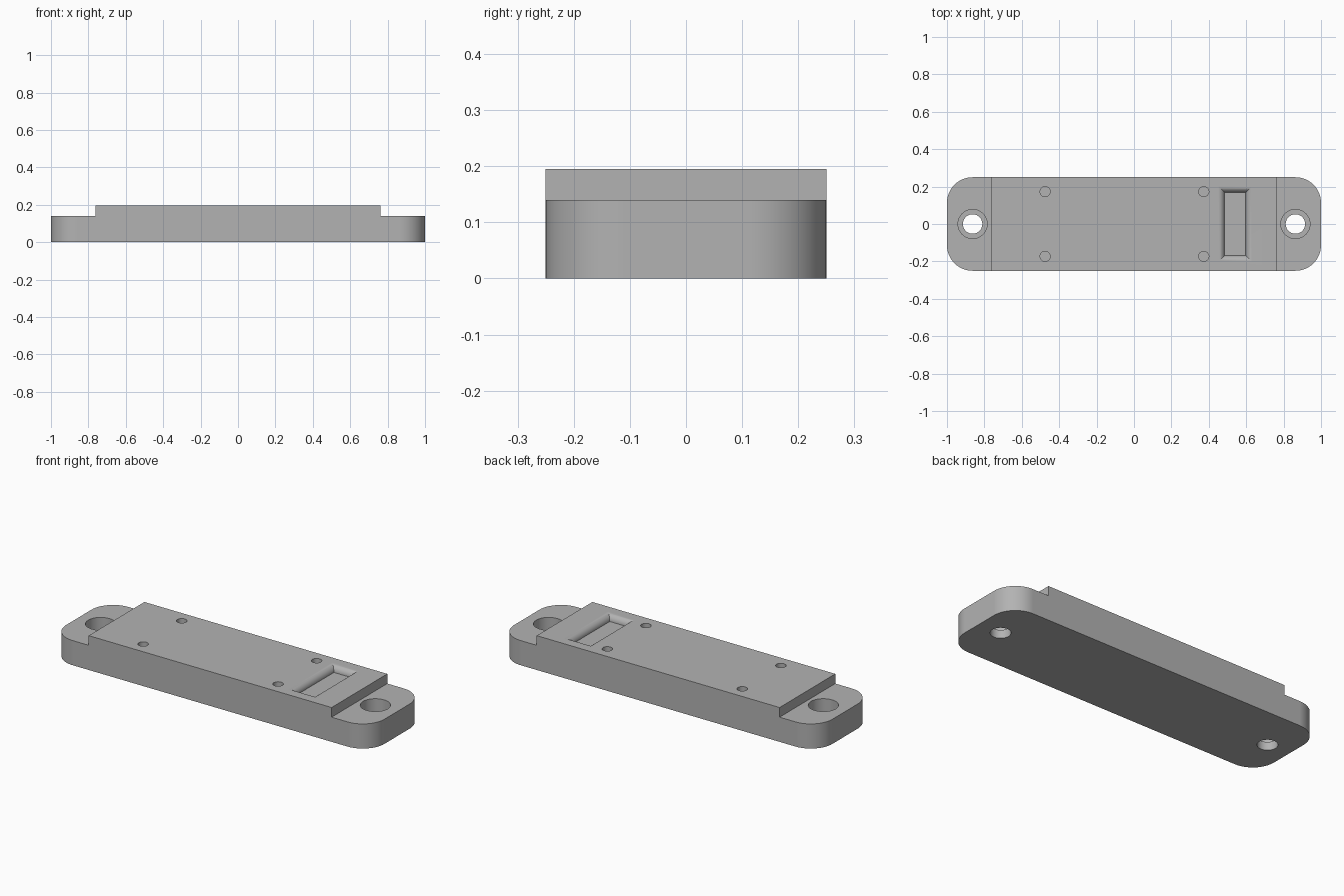
import bpy, bmesh, math

cube = bpy.data.objects.get("Cube")
if cube:
    bpy.data.objects.remove(cube, do_unlink=True)

LENGTH, WIDTH = 2.0, 0.5
END_Z, TOP_Z = 0.14, 0.195
CORNER = 0.137
STEP_X = 0.763

grey = bpy.data.materials.new("plain_grey")
grey.use_nodes = True
colour = (0.45, 0.45, 0.45, 1)
grey.diffuse_color = colour
grey.node_tree.nodes["Principled BSDF"].inputs["Base Color"].default_value = colour


def loft(name, rings):
    """Closed solid skinned through equal-length rings of points, bottom to top."""
    bm = bmesh.new()
    loops = [[bm.verts.new(p) for p in ring] for ring in rings]
    n = len(loops[0])
    for low, high in zip(loops, loops[1:]):
        for i in range(n):
            j = (i + 1) % n
            bm.faces.new((low[i], low[j], high[j], high[i]))
    bm.faces.new(loops[0][::-1])
    bm.faces.new(loops[-1])
    mesh = bpy.data.meshes.new(name)
    bm.to_mesh(mesh)
    bm.free()
    mesh.materials.append(grey)
    obj = bpy.data.objects.new(name, mesh)
    bpy.context.collection.objects.link(obj)
    return obj


def rectangle(x0, x1, y0, y1, z):
    return [(x0, y0, z), (x1, y0, z), (x1, y1, z), (x0, y1, z)]


def circle(x, y, r, z, n=48):
    return [(x + r * math.cos(math.tau * i / n), y + r * math.sin(math.tau * i / n), z)
            for i in range(n)]


def rounded_rectangle(z, steps=16):
    points = []
    for quarter, (sx, sy) in enumerate(((1, 1), (-1, 1), (-1, -1), (1, -1))):
        cx, cy = sx * (LENGTH / 2 - CORNER), sy * (WIDTH / 2 - CORNER)
        for i in range(steps + 1):
            a = math.pi / 2 * (quarter + i / steps)
            points.append((cx + CORNER * math.cos(a), cy + CORNER * math.sin(a), z))
    return points


def drill(x, y, r, z0, z1, n=48):
    return loft("hole_cutter", [circle(x, y, r, z0, n), circle(x, y, r, z1, n)])


# Body with rounded ends
body = loft("mounting_bar", [rounded_rectangle(0), rounded_rectangle(TOP_Z)])
cutters = []

# Lowered end tabs with counterbored bolt holes
for side in (-1, 1):
    x0, x1 = sorted((side * STEP_X, side * 1.1))
    cutters.append(loft("step_cutter", [rectangle(x0, x1, -0.4, 0.4, END_Z),
                                        rectangle(x0, x1, -0.4, 0.4, 0.3)]))
    cutters.append(drill(side * 0.863, 0, 0.052, -0.1, 0.3))
    cutters.append(drill(side * 0.863, 0, 0.078, 0.047, 0.3))

# Four small blind screw holes
for x in (-0.475, 0.373):
    for y in (-0.173, 0.173):
        cutters.append(drill(x, y, 0.027, 0.095, 0.3, 32))

# Rectangular pocket with a rounded-over rim
RIM, STEPS = 0.035, 10
rings = []
for i in range(STEPS, -1, -1):
    a = math.pi / 2 * i / STEPS
    grow = RIM * (1 - math.sin(a))
    rings.append(rectangle(0.485 - grow, 0.597 + grow, -0.168 - grow, 0.168 + grow,
                           TOP_Z - RIM + RIM * math.cos(a)))
rings.append([(x, y, 0.3) for x, y, z in rings[-1]])
cutters.append(loft("pocket_cutter", rings))

# Cut everything out of the body
bpy.context.view_layer.objects.active = body
for cutter in cutters:
    cut = body.modifiers.new("cut", 'BOOLEAN')
    cut.operation = 'DIFFERENCE'
    cut.solver = 'EXACT'
    cut.object = cutter
    bpy.ops.object.modifier_apply(modifier=cut.name)
    bpy.data.objects.remove(cutter, do_unlink=True)

# Smooth curves, crisp edges, flat large faces
bpy.ops.object.select_all(action='DESELECT')
body.select_set(True)
bpy.ops.object.shade_smooth_by_angle(angle=math.radians(30))
weighted = body.modifiers.new("flat_faces", 'WEIGHTED_NORMAL')
weighted.keep_sharp = True
